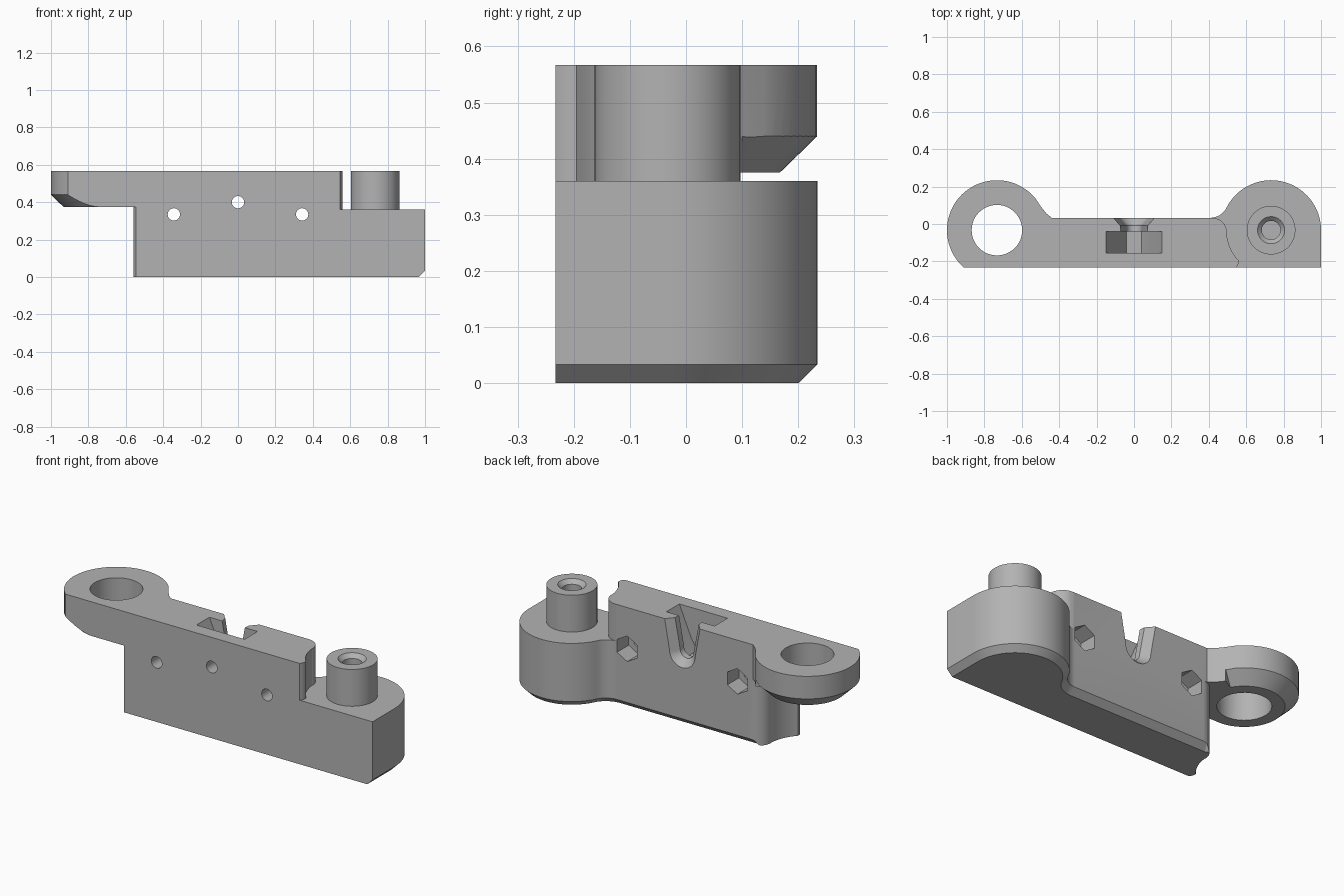
import bpy, bmesh, math
from math import cos, sin, radians
from mathutils import Vector

if "Cube" in bpy.data.objects:
    bpy.data.objects.remove(bpy.data.objects["Cube"])

grey = bpy.data.materials.new("plain_grey")
grey.use_nodes = True
grey.diffuse_color = (0.45, 0.45, 0.45, 1)
grey.node_tree.nodes["Principled BSDF"].inputs["Base Color"].default_value = grey.diffuse_color

PIVOT, PY, LUG_R = 0.733, -0.033, 0.267
FRONT, BACK, TOP = -0.233, 0.033, 0.567


def arc(cx, cy, r, a0, a1, n=16):
    return [(cx + r * cos(radians(a0 + (a1 - a0) * i / n)),
             cy + r * sin(radians(a0 + (a1 - a0) * i / n))) for i in range(n + 1)]


def circle(cx, cy, r, n=48, turn=0):
    return arc(cx, cy, r, turn, turn + 360, n)[:-1]


def loft(name, rings, closed=False):
    """Solid through matching rings of 3D points."""
    bm = bmesh.new()
    loops = [[bm.verts.new(p) for p in ring] for ring in rings]
    for a, b in zip(loops, loops[1:]):
        for i in range(len(a)):
            j = (i + 1) % len(a)
            bm.faces.new((a[i], a[j], b[j], b[i]))
    bm.faces.new(loops[0])
    bm.faces.new(loops[-1])
    bmesh.ops.recalc_face_normals(bm, faces=bm.faces)
    mesh = bpy.data.meshes.new(name)
    bm.to_mesh(mesh)
    bm.free()
    mesh.materials.append(grey)
    ob = bpy.data.objects.new(name, mesh)
    bpy.context.collection.objects.link(ob)
    return ob


def upright(name, *layers):
    return loft(name, [[(x, y, z) for x, y in pts] for pts, z in layers])


def along_y(name, *layers):
    return loft(name, [[(x, y, z) for x, z in pts] for pts, y in layers])


def inset(pts, d):
    """Mitred inset of a counter-clockwise outline, keeping the front edge flush."""
    out = []
    for i, p in enumerate(pts):
        a, b, c = Vector(pts[i - 1]), Vector(p), Vector(pts[(i + 1) % len(pts)])
        u, v = (b - a).normalized(), (c - b).normalized()
        n1, n2 = Vector((-u.y, u.x)), Vector((-v.y, v.x))
        q = b + (n1 + n2) * d / (1 + n1.dot(n2))
        out.append((q.x, FRONT if p[1] < FRONT + 0.001 else q.y))
    return out


def combine(ob, tool, operation="DIFFERENCE"):
    mod = ob.modifiers.new(operation.lower(), "BOOLEAN")
    mod.operation, mod.solver, mod.object = operation, "EXACT", tool
    bpy.context.view_layer.objects.active = ob
    bpy.ops.object.modifier_apply(modifier=mod.name)
    bpy.data.objects.remove(tool)


# Link body: straight bar with a round lug at each end, chamfered underside
outline = [(-0.91, FRONT), (1.0, FRONT)]
outline += arc(PIVOT, PY, LUG_R, 0, 153, 32)
outline += arc(0.406, 0.133, 0.1, -27, -90, 10)
outline += [(-0.44, BACK), (-0.468, 0.056), (-0.497, 0.092)]
outline += arc(-PIVOT, PY, LUG_R, 40, 228, 40)
body = upright("link_body", (inset(outline, 0.033), 0), (outline, 0.033), (outline, TOP))

# Scooped end shape, used above the right lug and mirrored below the left lug
scoop = [(0.40, 0.5), (0.40, 0.036)]
scoop += arc(0.417, -0.047, 0.08, 90, 0, 10)
scoop += arc(PIVOT, PY, 0.238, 184, 223, 12)
scoop += [(0.559, -0.207), (0.556, -0.218), (0.546, FRONT), (0.546, -0.5), (1.2, -0.5), (1.2, 0.5)]
mirrored = [(-x, y) for x, y in scoop]
combine(body, upright("upper_cutter", (scoop, 0.36), (scoop, 0.8)))
combine(body, upright("lower_cutter", (mirrored, -0.2), (mirrored, 0.375)))

# Conical chamfer under the left lug
section = [(0.125, 0.302), (0.3, 0.472), (0.3, 0.302)]
rings = []
for i in range(49):
    a = radians(30 + 240 * i / 48)
    rings.append([(-PIVOT + r * cos(a), PY + r * sin(a), z) for r, z in section])
combine(body, loft("chamfer_cutter", rings))

# Left lug bore
bore = circle(-PIVOT, PY, 0.135)
combine(body, upright("bore_cutter", (bore, 0.2), (bore, 0.8)))

# Hinge pin with a countersunk blind hole
pin = circle(PIVOT, PY, 0.13)
combine(body, upright("hinge_pin", (pin, 0.2), (pin, TOP)), "UNION")
hole, rim = circle(PIVOT, PY, 0.05), circle(PIVOT, PY, 0.106)
combine(body, upright("pin_hole_cutter", (hole, 0.35), (hole, 0.545), (rim, 0.6)))

# Side bolt holes with hexagonal nut pockets at the back
for x in (-0.343, 0.343):
    bolt, nut = circle(x, 0.335, 0.033, 24), circle(x, 0.335, 0.072, 6, 30)
    combine(body, along_y("bolt_cutter", (bolt, -0.4), (bolt, 0)))
    combine(body, along_y("nut_cutter", (nut, -0.07), (nut, 0.2)))

# Middle bolt hole and drop-in nut slot
bolt = circle(0, 0.4, 0.033, 24)
combine(body, along_y("middle_bolt_cutter", (bolt, -0.4), (bolt, 0)))
half = [(0.039, 0.334), (0.078, 0.4), (0.164, 0.6)]
slot = half + [(-x, z) for x, z in reversed(half)]
combine(body, along_y("nut_slot_cutter", (slot, -0.155), (slot, -0.04)))


# Flared keyhole groove from the back, open at the top
def keyhole(r, wide):
    return arc(0, 0.4, r, 180, 360, 20) + [(wide, 0.6), (-wide, 0.6)]


combine(body, along_y("keyhole_cutter", (keyhole(0.038, 0.075), -0.06), (keyhole(0.042, 0.08), -0.008),
                      (keyhole(0.086, 0.122), 0.04)))

# Smooth the round surfaces and keep the edges crisp
bpy.ops.object.select_all(action="DESELECT")
body.select_set(True)
bpy.context.view_layer.objects.active = body
bpy.ops.object.shade_smooth_by_angle(angle=radians(25))
